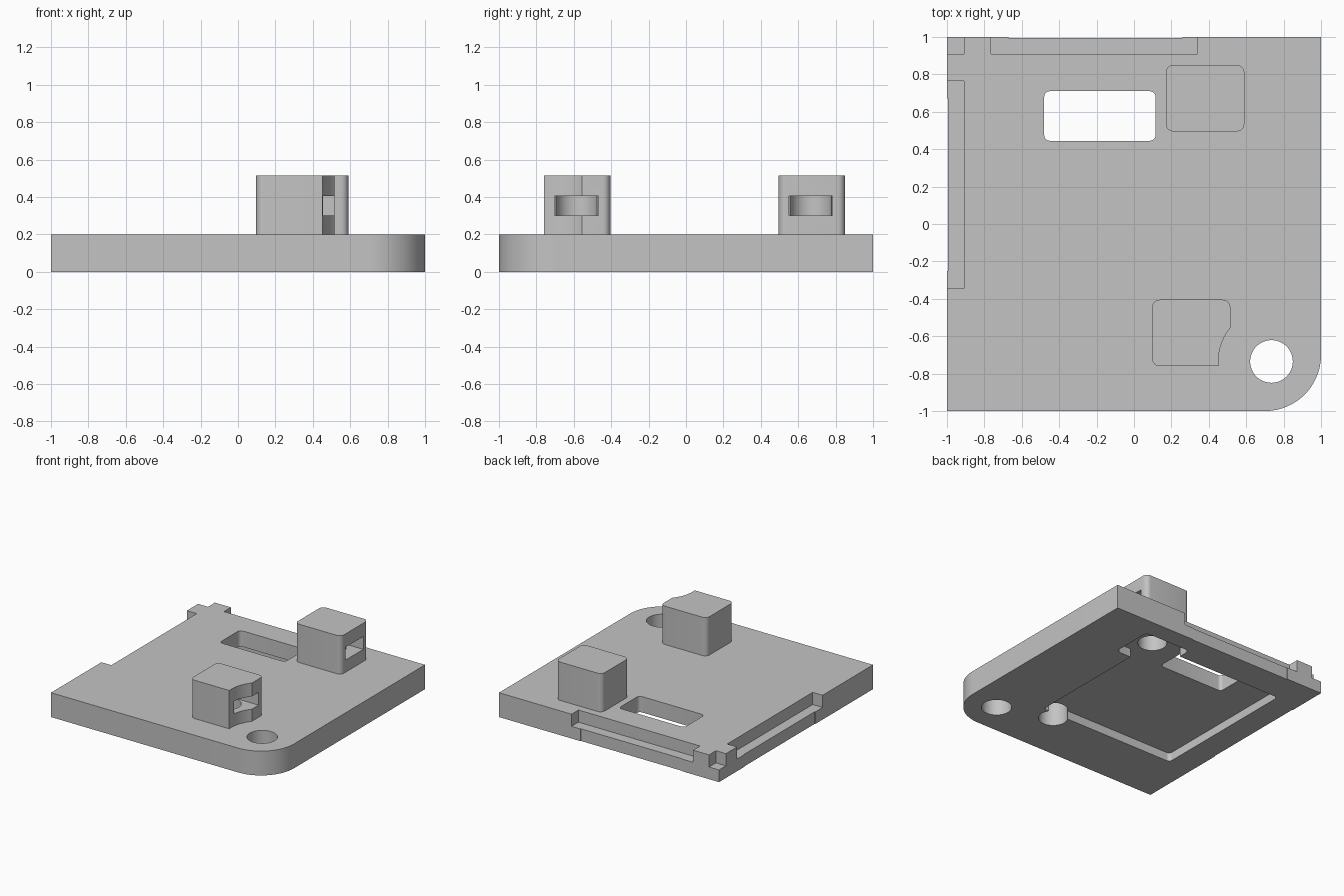
import bpy
import bmesh
import math

old = bpy.data.objects.get("Cube")
if old:
    bpy.data.objects.remove(old, do_unlink=True)

grey = bpy.data.materials.new("light_grey")
grey.use_nodes = True
COLOUR = (0.55, 0.55, 0.55, 1)
grey.diffuse_color = COLOUR
grey.node_tree.nodes["Principled BSDF"].inputs["Base Color"].default_value = COLOUR


def arc(cx, cy, r, start, end, steps):
    return [(cx + r * math.cos(math.radians(start + (end - start) * i / steps)),
             cy + r * math.sin(math.radians(start + (end - start) * i / steps)))
            for i in range(steps + 1)]


def prism(name, outline, z0, z1):
    """Extrude a counter-clockwise outline from z0 to z1."""
    bm = bmesh.new()
    face = bm.faces.new([bm.verts.new((x, y, z0)) for x, y in outline])
    face.normal_update()
    top = bmesh.ops.extrude_face_region(bm, geom=[face])["geom"]
    moved = [v for v in top if isinstance(v, bmesh.types.BMVert)]
    bmesh.ops.translate(bm, verts=moved, vec=(0, 0, z1 - z0))
    bmesh.ops.recalc_face_normals(bm, faces=bm.faces)
    mesh = bpy.data.meshes.new(name)
    bm.to_mesh(mesh)
    bm.free()
    mesh.materials.append(grey)
    obj = bpy.data.objects.new(name, mesh)
    bpy.context.collection.objects.link(obj)
    return obj


def box(name, x0, x1, y0, y1, z0, z1, radii=(0, 0, 0, 0)):
    """Box with corner radii: front left-hand, front right-hand, back right-hand, back left-hand."""
    corners = [(x0, y0, 1, 1), (x1, y0, -1, 1), (x1, y1, -1, -1), (x0, y1, 1, -1)]
    outline = []
    for i, ((x, y, sx, sy), r) in enumerate(zip(corners, radii)):
        if r:
            steps = 24 if r > 0.1 else 6
            outline += arc(x + sx * r, y + sy * r, r, 180 + 90 * i, 270 + 90 * i, steps)
        else:
            outline.append((x, y))
    return prism(name, outline, z0, z1)


def cylinder(name, x, y, r, z0, z1):
    return prism(name, arc(x, y, r, 0, 360, 64)[:-1], z0, z1)


def combine(target, tool, operation="DIFFERENCE"):
    mod = target.modifiers.new(operation.lower(), "BOOLEAN")
    mod.operation = operation
    mod.solver = "EXACT"
    mod.object = tool
    bpy.context.view_layer.objects.active = target
    bpy.ops.object.modifier_apply(modifier=mod.name)
    bpy.data.objects.remove(tool, do_unlink=True)


HOLE = (0.735, -0.735)
SOFT = 0.04

# Base plate with one large rounded corner
plate = box("base_plate", -1, 1, -1, 1, 0, 0.2, (0, 0.3, 0, 0))

# Two raised posts, the front one scooped around the screw hole
front_post = box("front_post", 0.097, 0.515, -0.76, -0.405, 0.15, 0.515, (SOFT, 0, SOFT, SOFT))
combine(front_post, cylinder("scoop", *HOLE, 0.284, 0.1, 0.6))
back_post = box("back_post", 0.17, 0.59, 0.495, 0.85, 0.15, 0.515, (SOFT,) * 4)
for post in (front_post, back_post):
    combine(plate, post, "UNION")

# Screw hole and rectangular window
combine(plate, cylinder("screw_hole", *HOLE, 0.114, -0.1, 0.3))
combine(plate, box("window", -0.48, 0.115, 0.445, 0.71, -0.1, 0.3, (0.03,) * 4))

# Underside recess with a pocket below the back post
combine(plate, box("recess", -0.79, 0.45, -0.525, 0.74, -0.1, 0.07, (0.03,) * 4))
combine(plate, box("pocket", 0.171, 0.589, 0.496, 0.849, -0.1, 0.07, (SOFT,) * 4))

# Vertical channels that turn out through a side slot in each post
for x, y in ((0.305, -0.585), (0.38, 0.667)):
    combine(plate, cylinder("channel", x, y, 0.11, -0.1, 0.405))
    combine(plate, box("slot", x, x + 0.3, y - 0.117, y + 0.117, 0.3, 0.405))

# Stepped notches along the back edge, the side edge and their corner
combine(plate, box("back_notch", -0.765, 0.34, 0.91, 1.1, 0.1, 0.3))
combine(plate, box("side_notch", -1.1, -0.91, -0.345, 0.765, 0.1, 0.3))
combine(plate, box("corner_notch", -1.1, -0.91, 0.91, 1.1, 0.1, 0.3))

# Shallow reliefs in the edges below the notches
combine(plate, box("back_relief", -0.67, 0.26, 0.995, 1.1, -0.1, 0.3))
combine(plate, box("side_relief", -1.1, -0.995, -0.25, 0.67, -0.1, 0.3))

bpy.ops.object.select_all(action="DESELECT")
plate.select_set(True)
bpy.context.view_layer.objects.active = plate
bpy.ops.object.shade_smooth_by_angle(angle=math.radians(30))
